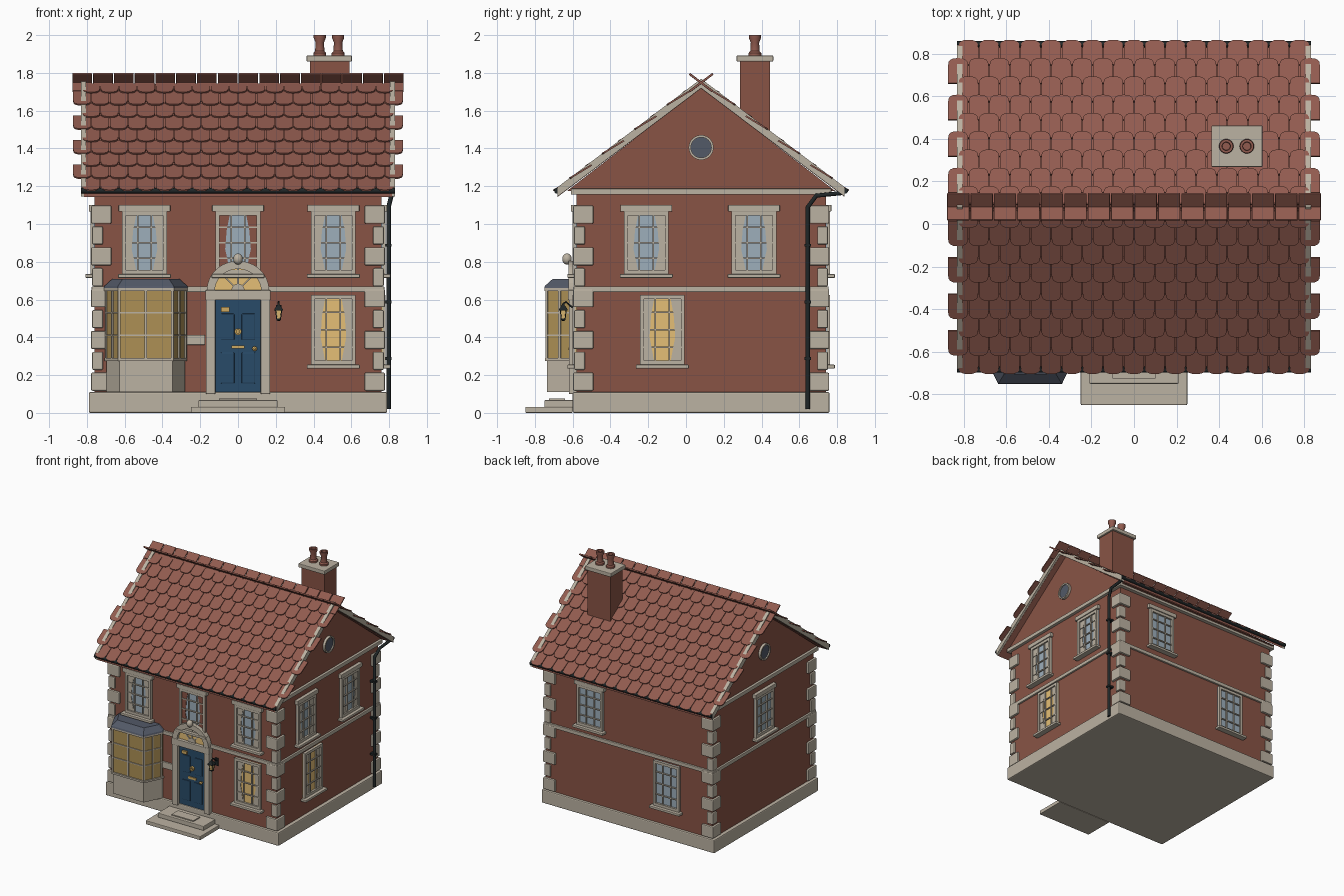
import bpy, bmesh, math
from mathutils import Matrix, Vector

if "Cube" in bpy.data.objects:
    bpy.data.objects.remove(bpy.data.objects["Cube"])

def mat(name, r, g, b):
    m = bpy.data.materials.new(name)
    m.diffuse_color = (r, g, b, 1)
    m.use_nodes = True
    m.node_tree.nodes["Principled BSDF"].inputs["Base Color"].default_value = m.diffuse_color
    return m

BRICK = mat("brick red", 0.25, 0.088, 0.06)
TILE = mat("roof clay", 0.285, 0.105, 0.078)
STONE = mat("pale stone", 0.50, 0.445, 0.36)
BLACK = mat("iron black", 0.014, 0.019, 0.02)
SLATE = mat("slate grey", 0.085, 0.10, 0.135)
BLUE = mat("door blue", 0.022, 0.07, 0.14)
GLASS = mat("glass blue", 0.34, 0.43, 0.50)
WARM = mat("lamp glow", 0.78, 0.52, 0.18)
AMBER = mat("bay amber", 0.42, 0.28, 0.09)
BRASS = mat("brass", 0.62, 0.40, 0.12)

I = Matrix.Identity(4)
T = lambda x, y, z: Matrix.Translation((x, y, z))
RZ = lambda d: Matrix.Rotation(math.radians(d), 4, 'Z')
RX = lambda d: Matrix.Rotation(math.radians(d), 4, 'X')

def finish(name, bm, m, M=I, bevel=0, smooth=False):
    bm.transform(M)
    bmesh.ops.recalc_face_normals(bm, faces=bm.faces)
    me = bpy.data.meshes.new(name)
    bm.to_mesh(me)
    bm.free()
    me.materials.append(m)
    if smooth:
        me.shade_smooth()
        me.set_sharp_from_angle(angle=math.radians(35))
    ob = bpy.data.objects.new(name, me)
    bpy.context.collection.objects.link(ob)
    if bevel:
        b = ob.modifiers.new("bevel", 'BEVEL')
        b.width, b.segments = bevel, 2
    return ob

def boxes(name, m, items, M=I, bevel=0):
    bm = bmesh.new()
    for x0, x1, y0, y1, z0, z1 in items:
        c = T((x0 + x1) / 2, (y0 + y1) / 2, (z0 + z1) / 2) @ Matrix.Diagonal((x1 - x0, y1 - y0, z1 - z0, 1))
        bmesh.ops.create_cube(bm, size=1, matrix=c)
    return finish(name, bm, m, M, bevel)

def loft(bm, a, b):
    va, vb = [bm.verts.new(p) for p in a], [bm.verts.new(p) for p in b]
    bm.faces.new(va)
    bm.faces.new(vb)
    for i in range(len(a)):
        j = (i + 1) % len(a)
        bm.faces.new((va[i], va[j], vb[j], vb[i]))

def prism(name, m, pts, y0, y1, M=I):
    bm = bmesh.new()
    loft(bm, [(x, y0, z) for x, z in pts], [(x, y1, z) for x, z in pts])
    return finish(name, bm, m, M)

def lathe(name, m, prof, M=I, n=24):
    bm = bmesh.new()
    rings = [[bm.verts.new((r * math.cos(2 * math.pi * i / n), r * math.sin(2 * math.pi * i / n), z))
              for i in range(n)] for r, z in prof]
    for a, b in zip(rings, rings[1:]):
        for i in range(n):
            bm.faces.new((a[i], a[(i + 1) % n], b[(i + 1) % n], b[i]))
    bm.faces.new(rings[0])
    bm.faces.new(rings[-1])
    return finish(name, bm, m, M, smooth=n > 8)

def pipe(name, m, pts, r):
    cu = bpy.data.curves.new(name, 'CURVE')
    cu.dimensions, cu.bevel_depth, cu.bevel_resolution, cu.use_fill_caps = '3D', r, 3, True
    sp = cu.splines.new('POLY')
    sp.points.add(len(pts) - 1)
    for p, q in zip(sp.points, pts):
        p.co = (*q, 1)
    cu.materials.append(m)
    bpy.context.collection.objects.link(bpy.data.objects.new(name, cu))

# walls, plinth, bands
YC = 0.08
boxes("plinth", STONE, [(-.79, .79, -.60, .76, 0, .11)], bevel=.008)
boxes("walls", BRICK, [(-.76, .76, -.58, .74, .1, 1.17)])
boxes("string_course", STONE, [(-.775, .775, -.595, .755, .64, .67)], bevel=.004)
boxes("eaves_cornice", STONE, [(-.785, .785, -.61, .77, 1.155, 1.187)], bevel=.004)

# corner quoins, alternating long and short
q = []
for k in range(9):
    z, w, o = .165 + k * .1106, (.105 if k % 2 == 0 else .06), (.018 if k % 2 == 0 else .012)
    for sx in (-1, 1):
        for sy in (-1, 1):
            xs = sorted((sx * (.76 + o), sx * (.775 - w)))
            ys = sorted((YC + sy * (.66 + o), YC + sy * (.675 - w)))
            q.append((*xs, *ys, z - .048, z + .048))
boxes("quoins", STONE, q, bevel=.007)

# roof body and bargeboards (profiles run along x)
RUN, ZA, ZE = .76, 1.742, 1.168
turn = T(0, YC, 0) @ RZ(90)
chev = lambda top, th, run: [(-run, ZE + top), (0, ZA + top), (run, ZE + top), (run, ZE + top - th),
                             (0, ZA + top - th), (-run, ZE + top - th)]
prism("gable_wall", BRICK, [(-.71, 1.175), (0, ZA - .02), (.71, 1.175)], -.765, .765, turn)
prism("roof_deck", TILE, chev(0, .025, RUN), -.815, .815, turn)
for s, nm in ((1, "right"), (-1, "left")):
    prism("bargeboard_" + nm, STONE, chev(.027, .05, RUN), s * .805, s * .832, turn)

# fish-scale tiles
ang = math.atan2(ZA - ZE, RUN)
SL = RUN / math.cos(ang)
bm = bmesh.new()
for s in (-1, 1):
    d = Vector((0, s * math.cos(ang), -math.sin(ang)))
    nrm = Vector((0, s * math.sin(ang), math.cos(ang)))
    for k in range(9):
        low = SL + .012 - k * .1075
        up = max(low - .135, .01)
        n = 17 if k % 2 == 0 else 18
        for i in range(n):
            cx = (i - (n - 1) / 2) * .0972
            pts = [(-.0465, up), (.0465, up)]
            for j in range(9):
                a = math.pi * j / 8
                c = math.cos(a)
                pts.append((.0465 * math.copysign(abs(c) ** .75, c), low - .04 + .04 * math.sin(a) ** .75))
            f = lambda u, v, h: Vector((cx + u, YC, ZA)) + d * v + nrm * (h + .002 + .014 * (v - up) / (low - up))
            loft(bm, [f(u, v, 0) for u, v in pts], [f(u, v, .009) for u, v in pts])
finish("roof_tiles", bm, TILE)

# crossed ridge tiles
for s, nm in ((1, "back"), (-1, "front")):
    boxes("ridge_tiles_" + nm, TILE,
          [(-.88 + i * .11 + .003, -.77 + i * .11 - .003, -.078, .078, -.006, .006) for i in range(16)],
          T(0, YC, 1.748) @ RX(-s * math.degrees(ang)), bevel=.003)

# chimney and pots
boxes("chimney_stack", BRICK, [(.38, .59, .285, .445, 1.4, 1.865)])
boxes("chimney_cap", STONE, [(.363, .603, .268, .462, 1.86, 1.892)], bevel=.005)
for i, x in enumerate((.433, .53)):
    lathe("chimney_pot_%d" % i, TILE, [(.034, 1.89), (.034, 1.905), (.025, 1.915), (.022, 1.96), (.032, 1.985),
                                       (.032, 2.0), (.02, 2.0), (.018, 1.95)], T(x, .365, 0))

# gutters and downpipe
for y, nm in ((-.683, "front"), (.843, "back")):
    lathe("gutter_" + nm, BLACK, [(.015, -.83), (.015, .83)], T(0, y, 1.176) @ Matrix.Rotation(math.pi / 2, 4, 'Y'), 16)
pipe("downpipe", BLACK, [(.812, .835, 1.165), (.812, .69, 1.15), (.797, .645, 1.09), (.797, .645, .02)], .012)
boxes("pipe_brackets", BLACK, [(.765, .812, .628, .662, z, z + .015) for z in (.28, .58, .88)])

# windows: built facing front, then turned onto each wall
WALL = {"front": lambda u: T(u, -.58, 0), "right": lambda u: T(.76, u, 0) @ RZ(90),
        "back": lambda u: T(u, .74, 0) @ RZ(180), "left": lambda u: T(-.76, u, 0) @ RZ(-90)}

def window(side, u, z0, z1, glass=GLASS, curtain=STONE, lintel=True, w=.118):
    M, nm = WALL[side](u), "%s_window_%d_%d" % (side, round(u * 100), round(z0 * 100))
    boxes(nm + "_glass", glass, [(-w, w, -.006, .01, z0, z1)], M)
    fr = [(-w, 1 - 1 - w + .02, -.022, 0, z0, z1), (w - .02, w, -.022, 0, z0, z1),
          (-w, w, -.022, 0, z0, z0 + .022), (-w, w, -.022, 0, z1 - .022, z1)]
    fr += [(x - .004, x + .004, -.016, 0, z0, z1) for x in (-.037, .037)]
    fr += [(-w, w, -.016, 0, z - .004, z + .004) for z in [z0 + (z1 - z0) * k / 4 for k in (1, 2, 3)]]
    boxes(nm + "_frame", STONE, fr, M)
    trim = [(-.14, .14, -.048, 0, z0 - .02, z0)]
    if lintel:
        trim.append((-.137, .137, -.03, 0, z1, z1 + .035))
    boxes(nm + "_sill_lintel", STONE, trim, M, bevel=.004)
    if curtain:  # tied-back drapes
        h = z1 - z0
        for s in (-1, 1):
            prism(nm + "_curtain", curtain, [(s * w, z0), (s * .04, z0), (s * .068, z0 + h * .4),
                  (s * .06, z0 + h * .7), (s * .04, z1), (s * w, z1)], -.010, -.004, M)

window("front", -.495, .735, 1.066)
window("front", .505, .735, 1.066)
window("front", 0, .735, 1.066, curtain=BRICK)
window("front", .505, .255, .625, WARM, lintel=False)
window("right", -.21, .735, 1.066)
window("right", .36, .735, 1.066)
window("right", -.125, .255, .625, WARM, lintel=False)
window("back", .35, .735, 1.066, curtain=None)
window("back", -.35, .255, .625, curtain=None, lintel=False)
window("left", YC, .735, 1.066, curtain=None)

# round gable windows
for side in ("right", "left"):
    M = WALL[side](YC) @ T(0, 0, 1.405) @ RX(90)
    lathe(side + "_round_window_ring", STONE, [(.066, 0), (.066, .025), (.054, .025), (.054, 0)], M, 32)
    lathe(side + "_round_window_glass", SLATE, [(.055, 0), (.055, .016)], M, 32)

# canted bay window
BX = -.488
def bay(name, m, z0, g0, z1, g1):
    ring = lambda g, z: [(BX - .207 - g, -.57, z), (BX - .207 - g, -.60, z), (BX - .14 - g * .6, -.735 - g, z),
                         (BX + .14 + g * .6, -.735 - g, z), (BX + .207 + g, -.60, z), (BX + .207 + g, -.57, z)]
    b = bmesh.new()
    loft(b, ring(g0, z0), ring(g1, z1))
    finish(name, b, m)
bay("bay_base", STONE, .11, 0, .278, 0)
bay("bay_sill", STONE, .275, .012, .29, .012)
bay("bay_glass", AMBER, .285, 0, .65, 0)
bay("bay_cornice", STONE, .645, .014, .662, .014)
bay("bay_roof_flare", SLATE, .66, .016, .672, .012)
bay("bay_roof", SLATE, .672, .012, .71, -.03)
side_a, side_w = math.degrees(math.atan2(.135, .067)), math.hypot(.135, .067) / 2
for nm, M, w in (("front", T(BX, -.735, 0), .14), ("left", T(BX - .1735, -.6675, 0) @ RZ(-side_a), side_w),
                 ("right", T(BX + .1735, -.6675, 0) @ RZ(side_a), side_w)):
    vs = (-w, 0, w)
    boxes("bay_bars_" + nm, STONE, [(v - .006, v + .006, -.008, .004, .285, .65) for v in vs]
          + [(-w, w, -.007, .004, z - .004, z + .004) for z in (.41, .53)], M)

# door with panels and brass fittings
boxes("door", BLUE, [(-.12, .12, -.592, -.57, .11, .6)])
boxes("door_panels", BLUE, [(s * .055 - .036, s * .055 + .036, -.6, -.59, a, b)
                            for s in (-1, 1) for a, b in ((.155, .32), (.385, .525))], bevel=.006)
boxes("letterbox_and_plate", BRASS, [(-.035, .035, -.6, -.59, .34, .358), (-.09, -.045, -.606, -.59, .535, .56)])
lathe("door_knob", BRASS, [(.006, 0), (.006, .012), (.013, .018), (.013, .026), (.005, .032)], T(.088, -.59, .34) @ RX(90), 16)
lathe("door_knocker", BRASS, [(.018, 0), (.018, .02), (.009, .02), (.009, .008)], T(0, -.59, .43) @ RX(90), 20)

# stone door surround, fanlight and keystone
boxes("door_pilasters", STONE, [(s * .145 - .025, s * .145 + .025, -.62, -.57, .1, .61) for s in (-1, 1)]
      + [(-.172, .172, -.625, -.57, .597, .65)], bevel=.004)
arc = lambda r, sq: [(r * math.cos(math.pi * i / 24), .648 + r * sq * math.sin(math.pi * i / 24)) for i in range(25)]
prism("fanlight_arch", STONE, arc(.165, .95) + arc(.122, .93)[::-1], -.622, -.57)
prism("fanlight_glass", WARM, arc(.124, .93), -.598, -.57)
for a in (45, 90, 135):
    boxes("fanlight_bar_%d" % a, STONE, [(0, .12, -.606, -.59, -.004, .004)],
          T(0, 0, .65) @ Matrix.Rotation(math.radians(-a), 4, 'Y'))
prism("fanlight_hub", STONE, arc(.035, 1), -.606, -.59)
lathe("arch_finial", STONE, [(.001 + .024 * math.sin(math.pi * i / 12), -.029 * math.cos(math.pi * i / 12))
                             for i in range(13)], T(0, -.63, .815))

# steps, mat, wall plaque
boxes("lower_step", STONE, [(-.25, .25, -.85, -.6, 0, .032)], bevel=.005)
boxes("upper_step", STONE, [(-.21, .21, -.75, -.58, .03, .067)], bevel=.005)
boxes("door_mat", STONE, [(-.1, .1, -.725, -.64, .066, .075)])
boxes("wall_plaque", STONE, [(-.30, -.175, -.592, -.575, .36, .413)], bevel=.003)

# wall lantern
L = T(.215, -.65, 0) @ RZ(45)
lathe("lantern_glass", WARM, [(.013, .497), (.022, .545)], L, 4)
lathe("lantern_roof", BLACK, [(.033, .543), (.031, .55), (.009, .572), (.005, .582)], L, 4)
lathe("lantern_base", BLACK, [(.006, .486), (.017, .492), (.017, .5)], L, 4)
pipe("lantern_arm", BLACK, [(.215, -.575, .545), (.215, -.61, .565), (.215, -.635, .588), (.215, -.65, .578)], .005)
boxes("lantern_wall_plate", BLACK, [(.2, .23, -.59, -.575, .51, .57)])
for s in (-1, 1):
    for t in (-1, 1):
        pipe("lantern_rib", BLACK, [(.215 + s * .010, -.65 + t * .010, .497), (.215 + s * .016, -.65 + t * .016, .545)], .0025)
